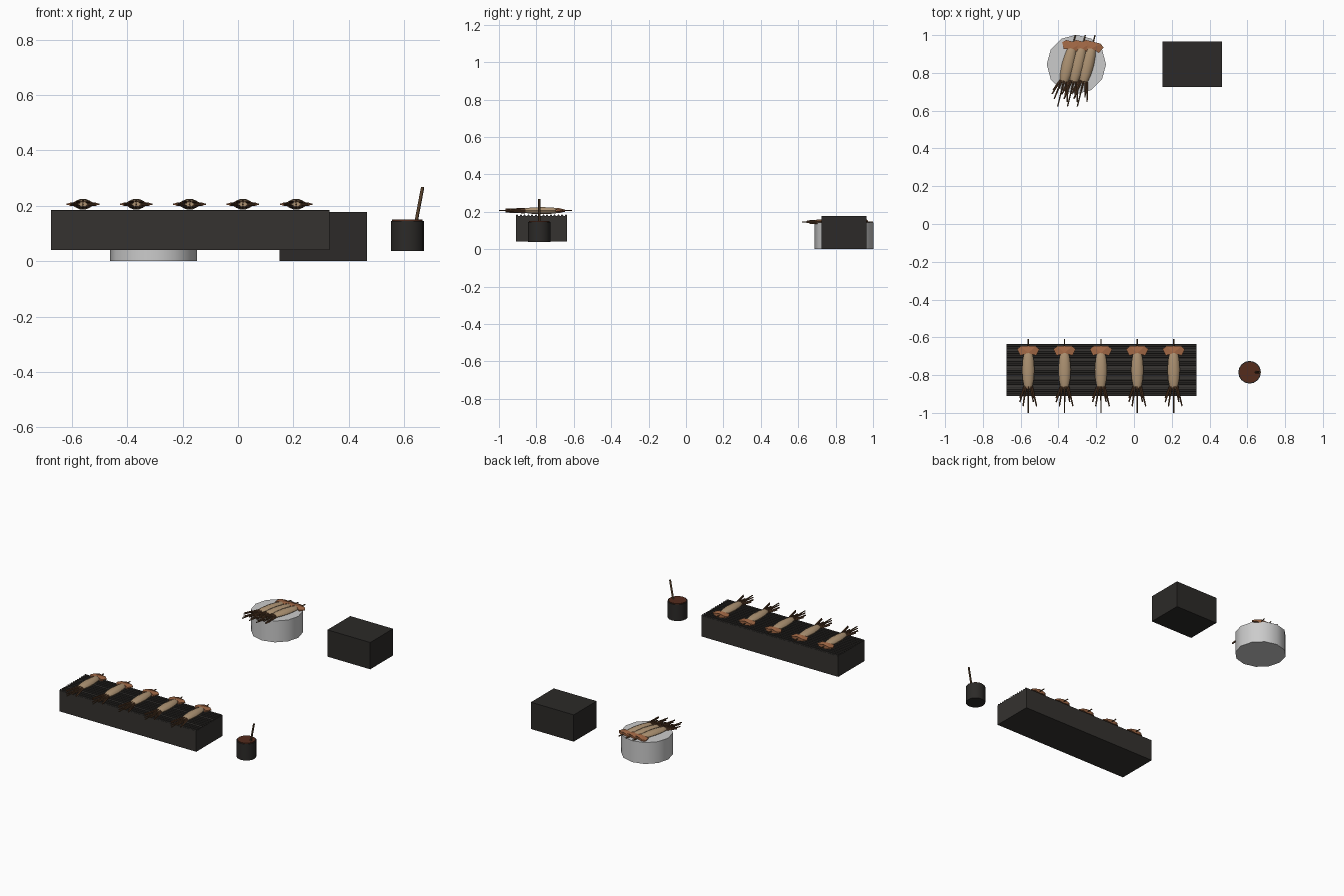
import bpy, math
from mathutils import Vector, Matrix

if "Cube" in bpy.data.objects:
    bpy.data.objects.remove(bpy.data.objects["Cube"])


def mat(name, r, g, b):
    m = bpy.data.materials.new(name)
    m.diffuse_color = (r, g, b, 1)
    m.use_nodes = True
    m.node_tree.nodes["Principled BSDF"].inputs["Base Color"].default_value = m.diffuse_color
    return m


BLACK = mat("charcoal_metal", 0.025, 0.023, 0.021)
IRON = mat("iron", 0.035, 0.032, 0.029)
FLESH = mat("squid_flesh", 0.42, 0.29, 0.17)
FIN = mat("squid_fin", 0.36, 0.14, 0.06)
ARM = mat("squid_arm", 0.12, 0.055, 0.025)
STICK = mat("skewer_wood", 0.10, 0.055, 0.025)
SAUCE = mat("sauce", 0.09, 0.025, 0.012)


def mesh_obj(name, verts, faces, m=None, smooth=False):
    me = bpy.data.meshes.new(name)
    me.from_pydata([tuple(v) for v in verts], [], faces)
    ob = bpy.data.objects.new(name, me)
    bpy.context.collection.objects.link(ob)
    if m:
        me.materials.append(m)
    if smooth:
        bpy.ops.object.select_all(action='DESELECT')
        ob.select_set(True)
        bpy.context.view_layer.objects.active = ob
        bpy.ops.object.shade_smooth_by_angle(angle=math.radians(45))
    return ob


def box(name, x0, x1, y0, y1, z0, z1, m):
    v = [(x, y, z) for z in (z0, z1) for x, y in ((x0, y0), (x1, y0), (x1, y1), (x0, y1))]
    f = [(3, 2, 1, 0), (4, 5, 6, 7)] + [(i, (i + 1) % 4, (i + 1) % 4 + 4, i + 4) for i in range(4)]
    return mesh_obj(name, v, f, m)


def lathe(name, p, q, profile, n, m, flat=1.0, smooth=True, xf=Matrix()):
    """Rings of (fraction along p-q, radius), capped; flat squashes one axis."""
    p, q = Vector(p), Vector(q)
    rot = (q - p).to_track_quat('Z', 'Y')
    v = []
    for t, r in profile:
        for i in range(n):
            a = 2 * math.pi * i / n
            off = rot @ Vector((r * math.cos(a), r * math.sin(a) * flat, 0))
            v.append(xf @ (p.lerp(q, t) + off))
    f = [tuple(reversed(range(n))), tuple(range(len(v) - n, len(v)))]
    for k in range(len(profile) - 1):
        for i in range(n):
            j = (i + 1) % n
            f.append((k * n + i, k * n + j, k * n + n + j, k * n + n + i))
    return mesh_obj(name, v, f, m, smooth)


def rod(name, p, q, r0, r1, n, m, xf=Matrix()):
    return lathe(name, p, q, [(0, r0), (1, r1)], n, m, xf=xf)


def squid(name, x, y, z, angle=0):
    xf = Matrix.Translation((x, y, z)) @ Matrix.Rotation(math.radians(angle), 4, 'Z')
    # mantle
    lathe(name + "_body", (0, -0.098, 0), (0, 0.11, 0),
          [(0, 0.016), (0.08, 0.023), (0.25, 0.030), (0.5, 0.033), (0.75, 0.029), (0.92, 0.022), (1, 0.014)],
          10, FLESH, flat=0.6, xf=xf)
    # fin: thin winged outline, thicker in the middle
    half = [(0, 0.128), (0.04, 0.128), (0.059, 0.112), (0.042, 0.078), (0, 0.092)]
    rim = half + [(-a, b) for a, b in half[3:0:-1]]
    v = []
    for s in (-1, 1):
        v += [xf @ Vector((a, b, s * (0.002 + 0.012 * (1 - abs(a) / 0.059)))) for a, b in rim]
    n = len(rim)
    top = [(0, 1, 7), (1, 2, 3), (1, 3, 4), (1, 4, 7), (7, 4, 5), (7, 5, 6)]
    f = top + [tuple(reversed([i + n for i in t])) for t in top]
    f += [(i, i + n, (i + 1) % n + n, (i + 1) % n) for i in range(n)]
    mesh_obj(name + "_fin", v, f, FIN)
    # arms fan out from the head
    for i in range(10):
        a = 2 * math.pi * (i + 0.5) / 10
        c, s = math.cos(a), math.sin(a)
        rod(f"{name}_arm_{i}", (0.02 * c, -0.085, 0.010 * s),
            (0.047 * c, -0.19 + 0.022 * (i % 3), 0.009 * s), 0.0055, 0.0035, 6, ARM, xf)
    # skewer
    rod(name + "_skewer", (0, -0.225, 0), (0, 0.165, 0), 0.0035, 0.0035, 6, STICK, xf)


# grill with round bars
box("grill_body", -0.675, 0.33, -0.91, -0.635, 0.04, 0.178, IRON)
for i in range(14):
    y = -0.903 + i * 0.261 / 13
    rod(f"grill_bar_{i}", (-0.675, y, 0.179), (0.33, y, 0.179), 0.006, 0.006, 8, IRON)
for i in range(5):
    squid(f"grilled_squid_{i}", -0.56 + i * 0.1925, -0.775, 0.206)

# sauce pot and brush
rod("sauce_pot", (0.612, -0.785, 0.037), (0.612, -0.785, 0.146), 0.06, 0.06, 16, BLACK)
rod("sauce_surface", (0.612, -0.785, 0.144), (0.612, -0.785, 0.151), 0.055, 0.055, 16, SAUCE)
rod("brush_handle", (0.639, -0.785, 0.12), (0.667, -0.785, 0.268), 0.006, 0.006, 8, STICK)

# tub with waiting squid
rod("tub", (-0.305, 0.845, 0), (-0.305, 0.845, 0.142), 0.157, 0.157, 12, None)
for i in range(3):
    squid(f"raw_squid_{i}", -0.35 + i * 0.052, 0.84, 0.146, -14)

# storage box
box("storage_box", 0.15, 0.465, 0.725, 0.965, 0, 0.178, BLACK)
